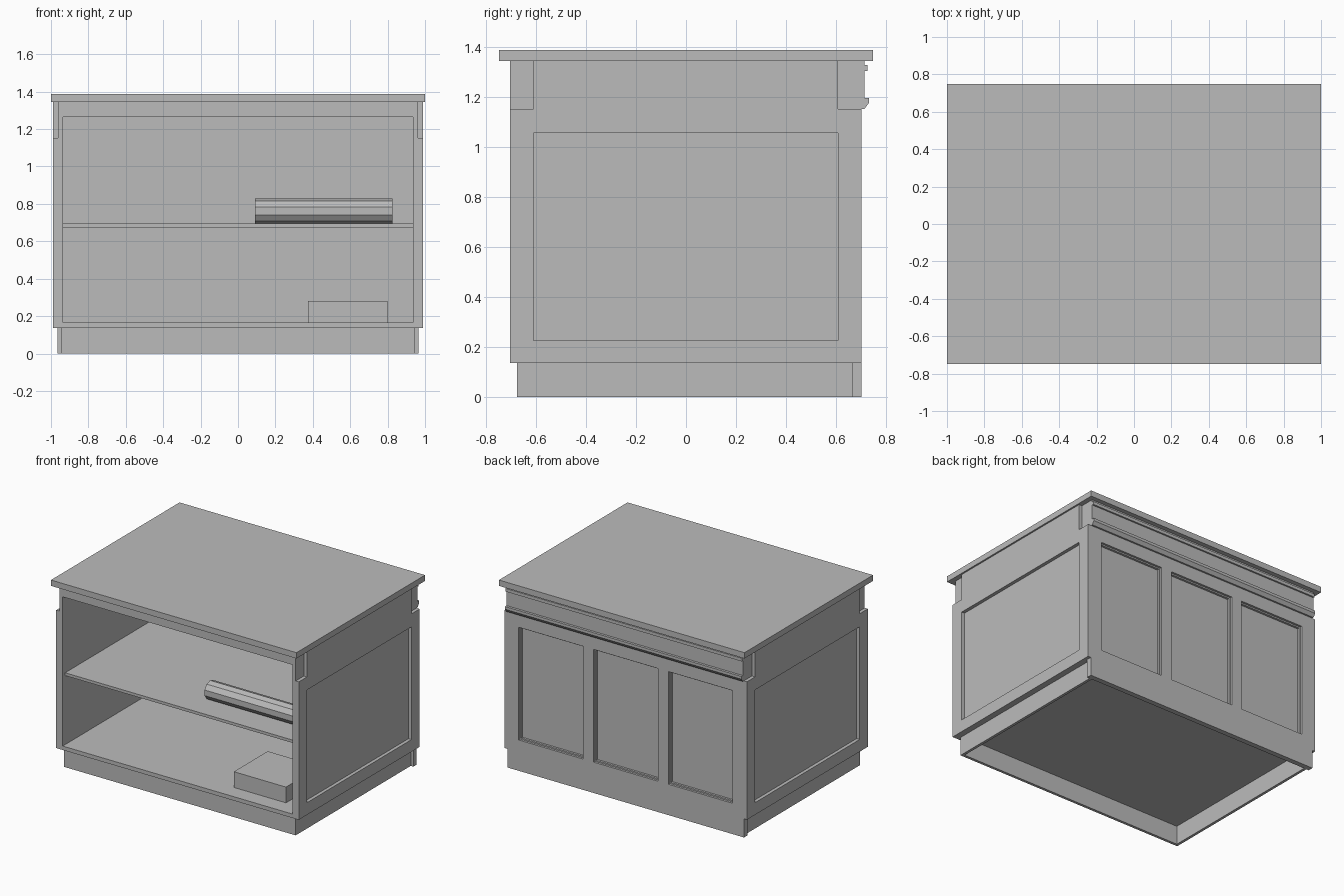
import bpy
import bmesh
import math

if "Cube" in bpy.data.objects:
    bpy.data.objects.remove(bpy.data.objects["Cube"], do_unlink=True)

# Single painted finish
grey = bpy.data.materials.new("plain_grey")
grey.use_nodes = True
colour = (0.5, 0.5, 0.5, 1)
grey.diffuse_color = colour
for node in grey.node_tree.nodes:
    if node.type == "BSDF_PRINCIPLED":
        node.inputs["Base Color"].default_value = colour


def finish(name, bm):
    bmesh.ops.recalc_face_normals(bm, faces=bm.faces[:])
    mesh = bpy.data.meshes.new(name)
    bm.to_mesh(mesh)
    bm.free()
    mesh.materials.append(grey)
    obj = bpy.data.objects.new(name, mesh)
    bpy.context.scene.collection.objects.link(obj)
    return obj


def box(name, xs, ys, zs):
    """Box from its (low, high) range on each axis."""
    bm = bmesh.new()
    bmesh.ops.create_cube(bm, size=1)
    for v in bm.verts:
        v.co = [r[0] if c < 0 else r[1] for c, r in zip(v.co, (xs, ys, zs))]
    return finish(name, bm)


def prism(name, profile, x0, x1):
    """Extrude a (y, z) profile along x."""
    bm = bmesh.new()
    face = bm.faces.new([bm.verts.new((x0, y, z)) for y, z in profile])
    new = bmesh.ops.extrude_face_region(bm, geom=[face])["geom"]
    bmesh.ops.translate(bm, vec=(x1 - x0, 0, 0),
                        verts=[g for g in new if isinstance(g, bmesh.types.BMVert)])
    return finish(name, bm)


def span(a, b, side):
    """Range a..b on the +x side, or mirrored to the -x side."""
    return (a, b) if side > 0 else (-b, -a)


# Main dimensions
W, INNER, OPEN = 0.988, 0.963, 0.935
FRONT, BACK = -0.704, 0.702
BASE, RAIL, TOP = 0.137, 1.153, 1.345
FLOOR, PANEL_LOW, PANEL_HIGH = 0.166, 0.227, 1.057
FAR = 2

# Cabinet body and everything cut out of it
body = box("cabinet_body", (-W, W), (FRONT, BACK), (BASE, TOP))
cutters = [
    box("interior_cutter", (-OPEN, OPEN), (-FAR, 0.64), (FLOOR, 1.265)),
    box("moulding_rebate_cutter", (-FAR, FAR), (0.672, FAR), (RAIL, FAR)),
]
for side in (-1, 1):
    xs = span(INNER, FAR, side)
    cutters.append(box("side_panel_cutter", xs, (-0.61, 0.608), (PANEL_LOW, PANEL_HIGH)))
    cutters.append(box("front_notch_cutter", xs, (-FAR, -0.61), (RAIL, FAR)))
    cutters.append(box("back_notch_cutter", xs, (0.608, FAR), (RAIL, FAR)))
for cx in (-0.61, 0, 0.61):
    # stepped recess for each back panel
    for inset, depth in ((0, 0.016), (0.01, 0.032)):
        half = 0.262 - inset
        cutters.append(box("back_panel_cutter", (cx - half, cx + half), (BACK - depth, FAR),
                           (PANEL_LOW + inset, PANEL_HIGH - inset)))

for cutter in cutters:
    cutter.hide_render = True
    mod = body.modifiers.new(cutter.name, "BOOLEAN")
    mod.operation = "DIFFERENCE"
    mod.solver = "EXACT"
    mod.object = cutter
bpy.context.view_layer.update()
graph = bpy.context.evaluated_depsgraph_get()
cut_mesh = bpy.data.meshes.new_from_object(body.evaluated_get(graph))
body.modifiers.clear()
body.data = cut_mesh
for cutter in cutters:
    bpy.data.objects.remove(cutter, do_unlink=True)

# Worktop
box("worktop", (-1, 1), (-0.748, 0.748), (TOP, 1.388))

# Moulding along the top of the back
prism("back_moulding",
      [(0.672, TOP), (0.714, TOP), (0.714, 1.328), (0.726, 1.328), (0.726, 1.305),
       (0.714, 1.305), (0.714, 1.197), (0.732, 1.197), (0.732, 1.177),
       (0.714, RAIL), (0.672, RAIL)], -INNER, INNER)

# Plinth boards, open underneath
KICK = 0.943
box("front_plinth", (-KICK, KICK), (-0.676, -0.656), (0, BASE))
box("back_plinth", (-0.964, 0.964), (0.664, BACK), (0, BASE))
for side, label in ((1, "left"), (-1, "right")):
    box(label + "_plinth", span(KICK - 0.02, KICK, side), (-0.656, 0.664), (0, BASE))

# Shelf
SHELF = 0.695
box("shelf", (-OPEN, OPEN), (-0.676, 0.64), (0.674, SHELF))

# Ten-sided roll lying on the shelf
R = 0.067
ring = [math.tau * i / 10 + math.pi / 2 for i in range(10)]
prism("roll", [(-0.455 + R * math.cos(a), SHELF + R + R * math.sin(a)) for a in ring],
      0.091, 0.826)

# Storage box on the cabinet floor
box("storage_box", (0.375, 0.8), (-0.584, -0.19), (FLOOR, 0.282))
